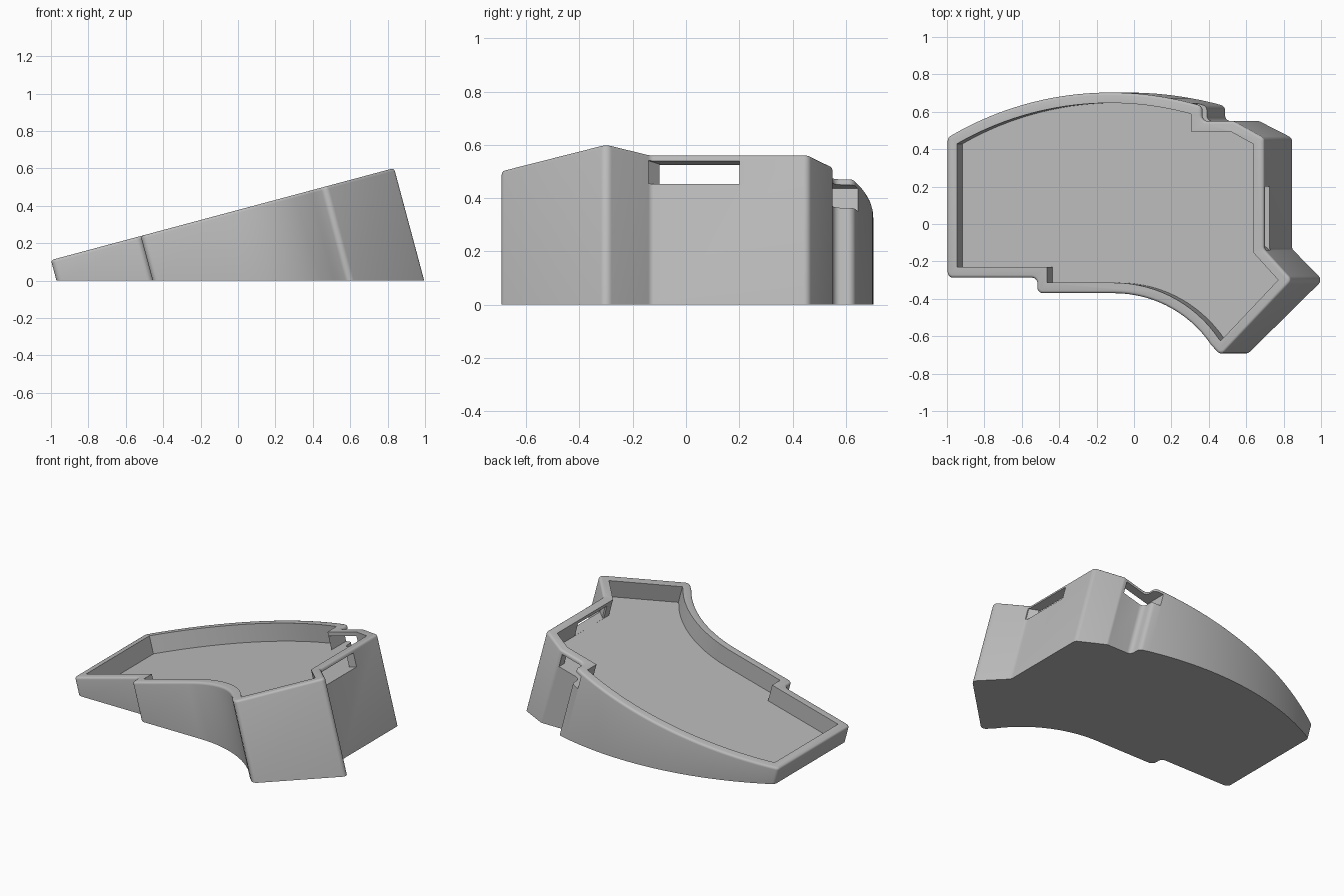
import bpy, bmesh, math
from mathutils import Vector, Matrix

if "Cube" in bpy.data.objects:
    bpy.data.objects.remove(bpy.data.objects["Cube"])

TILT = math.radians(15)
Z0 = 0.378            # height of the sloped top plane at x = 0
WALL, DEPTH, ROUND = 0.056, 0.115, 0.015
PLACE = Matrix.Translation((0, 0, Z0)) @ Matrix.Rotation(-TILT, 4, 'Y')


def flat(points):
    """Plan positions to positions on the sloped top plane."""
    return [Vector((x / math.cos(TILT), y)) for x, y in points]


def offset(loop, d):
    """Move a counter-clockwise loop inward with mitred corners."""
    out = []
    for i, p in enumerate(loop):
        a = (p - loop[i - 1]).normalized()
        b = (loop[(i + 1) % len(loop)] - p).normalized()
        na, nb = Vector((-a.y, a.x)), Vector((-b.y, b.x))
        out.append(p + (na + nb) * d / (1 + na.dot(nb)))
    return out


def fillet(loop, r, steps=5):
    """Round the sharp corners of a loop."""
    out = []
    for i, p in enumerate(loop):
        a = (p - loop[i - 1]).normalized()
        b = (loop[(i + 1) % len(loop)] - p).normalized()
        turn = a.angle(b)
        if turn < math.radians(20):
            out.append(p)
            continue
        t = r * math.tan(turn / 2)
        start = p - a * t
        side = 1 if a.x * b.y - a.y * b.x > 0 else -1
        n = Vector((-a.y, a.x)) * side
        for k in range(steps + 1):
            f = turn * k / steps
            out.append(start + a * r * math.sin(f) + n * r * (1 - math.cos(f)))
    return out


def loft(name, rings):
    """Closed solid through rings of (loop, height), placed on the slope."""
    bm = bmesh.new()
    rows = [[bm.verts.new((p.x, p.y, w)) for p in loop] for loop, w in rings]
    for lo, hi in zip(rows, rows[1:]):
        for i in range(len(lo)):
            j = (i + 1) % len(lo)
            bm.faces.new((lo[i], lo[j], hi[j], hi[i]))
    bm.faces.new(rows[0][::-1])
    bm.faces.new(rows[-1])
    bm.transform(PLACE)
    # Flat base on the ground
    cut = bmesh.ops.bisect_plane(bm, geom=bm.verts[:] + bm.edges[:] + bm.faces[:],
                                 plane_co=(0, 0, 0), plane_no=(0, 0, 1), clear_inner=True)
    edges = [e for e in cut['geom_cut'] if isinstance(e, bmesh.types.BMEdge)]
    if edges:
        bmesh.ops.holes_fill(bm, edges=[e for e in bm.edges if e.is_boundary], sides=0)
    bmesh.ops.recalc_face_normals(bm, faces=bm.faces)
    mesh = bpy.data.meshes.new(name)
    bm.to_mesh(mesh)
    bm.free()
    ob = bpy.data.objects.new(name, mesh)
    bpy.context.collection.objects.link(ob)
    return ob


# Plan outline: bowed back, stepped right rear, angled thumb corner, curved front
outline = []
for k in range(25):
    x = -1 + 1.36 * k / 24
    outline.append((x, 0.703 - (1.69 - math.sqrt(1.69 ** 2 - (x + 0.13) ** 2))))
outline += [(0.36, 0.55), (0.53, 0.55), (0.694, 0.46), (0.694, -0.133),
            (0.846, -0.30), (0.463, -0.705)]
R = 0.625
for k in range(1, 17):
    f = math.radians(60) * (1 - k / 16)
    outline.append((-0.11 + R * math.sin(f), -0.37 - R * (1 - math.cos(f))))
outline += [(-0.52, -0.37), (-0.52, -0.287), (-1, -0.287)]
sharp = flat(outline)[::-1]
outer = fillet(sharp, 0.03)

# Tilted case body with rounded rim
rings = [(outer, -0.9)]
for deg in (0, 30, 60, 90):
    f = math.radians(deg)
    rings.append((offset(outer, ROUND * (1 - math.cos(f))) if deg else outer,
                  -ROUND * (1 - math.sin(f))))
body = loft("case_body", rings)

# Tray recess, side port and rear port
inner = offset(sharp, WALL)
side_port = flat([(0.60, -0.10), (0.65, -0.10), (0.695, -0.14),
                  (0.74, -0.14), (0.74, 0.20), (0.60, 0.20)])
rear_port = flat([(0.306, 0.47), (0.51, 0.47), (0.51, 0.60), (0.45, 0.74), (0.306, 0.74)])
cutters = [loft("tray_cutter", [(inner, -DEPTH), (inner, 0.1)])]
for name, loop in (("side_port_cutter", side_port), ("rear_port_cutter", rear_port)):
    cutters.append(loft(name, [(loop, -DEPTH + 0.0005), (loop, -0.025)]))

bpy.context.view_layer.objects.active = body
body.select_set(True)
for c in cutters:
    c.hide_render = True
    m = body.modifiers.new(c.name, 'BOOLEAN')
    m.operation, m.solver, m.object = 'DIFFERENCE', 'EXACT', c
    bpy.ops.object.modifier_apply(modifier=m.name)
    bpy.data.objects.remove(c)

# Plain grey plastic
grey = bpy.data.materials.new("grey_plastic")
grey.diffuse_color = (0.5, 0.5, 0.5, 1)
grey.use_nodes = True
grey.node_tree.nodes["Principled BSDF"].inputs["Base Color"].default_value = grey.diffuse_color
body.data.materials.clear()
body.data.materials.append(grey)
bpy.ops.object.shade_smooth_by_angle(angle=math.radians(32))
